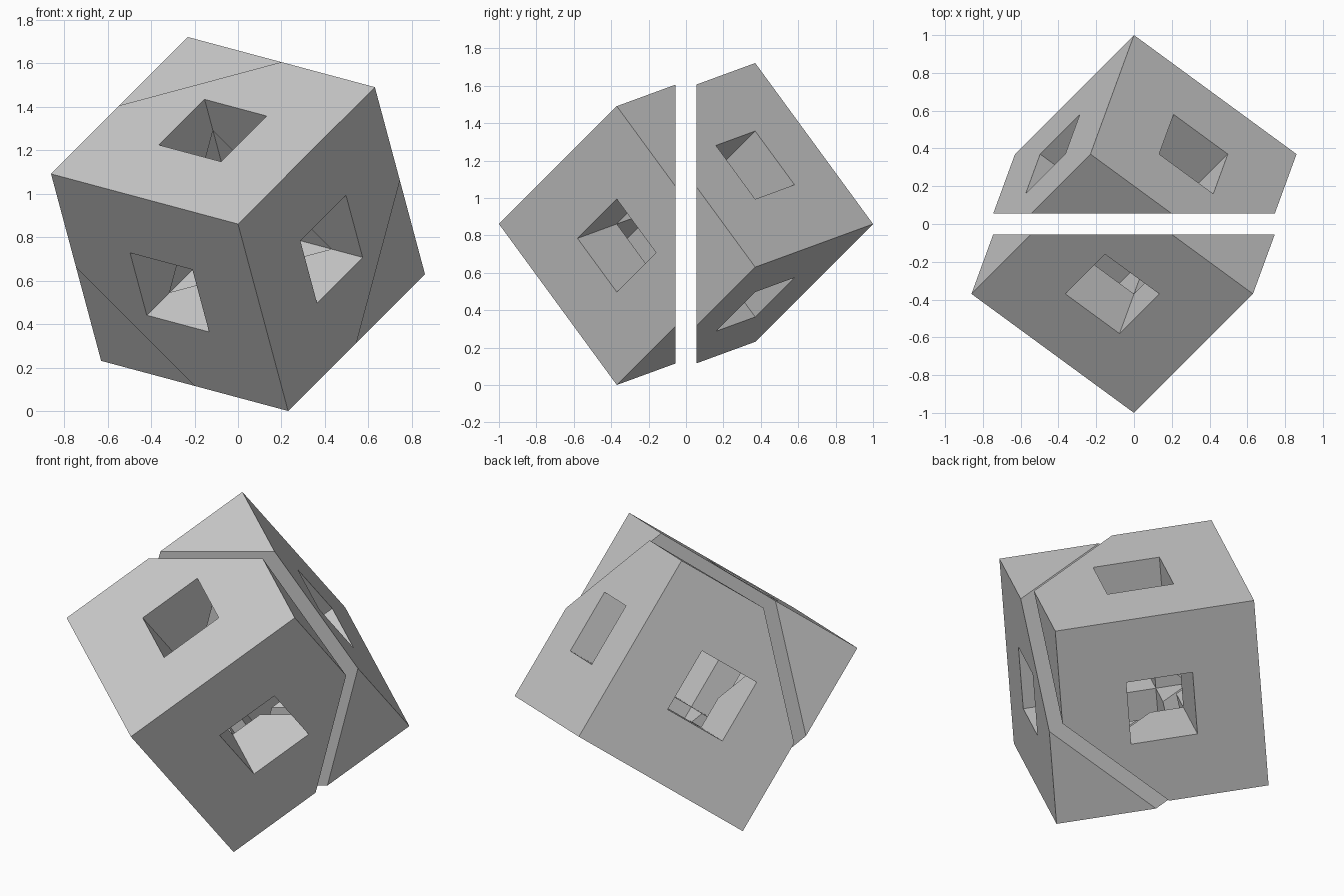
import bpy
import bmesh
from itertools import product
from math import radians, cos, sin, sqrt
from mathutils import Matrix, Vector

EDGE = 1.0912      # cube edge
GAP = 0.055        # half of the slot between the halves
CENTRE_Z = 0.861

cube = bpy.data.objects.get("Cube")
if cube:
    bpy.data.objects.remove(cube, do_unlink=True)

grey = bpy.data.materials.new("plain grey")
grey.use_nodes = True
grey.diffuse_color = (0.6, 0.6, 0.6, 1)
grey.node_tree.nodes["Principled BSDF"].inputs["Base Color"].default_value = (0.6, 0.6, 0.6, 1)

# Cube axes: the body diagonal lies along y
axes = [Vector((cos(radians(a)) * sqrt(2 / 3), sqrt(1 / 3), sin(radians(a)) * sqrt(2 / 3)))
        for a in (45, 285, 165)]
tilt = Matrix(axes).transposed().to_4x4()


def is_solid(cell):
    """Cells of a three-by-three block, leaving a square tunnel along each axis."""
    return max(abs(c) for c in cell) <= 1 and sum(abs(c) < 0.5 for c in cell) < 2


def add_tunnelled_block(bm):
    """Skin of the block: a square wherever a solid cell meets an empty one."""
    for cell in product((-1, 0, 1), repeat=3):
        if not is_solid(cell):
            continue
        for axis, sign in product(range(3), (-1, 1)):
            out, u, v = Vector(), Vector(), Vector()
            out[axis] = sign
            u[(axis + 1) % 3] = 0.5
            v[(axis + 2) % 3] = 0.5 * sign
            if not is_solid(Vector(cell) + out):
                mid = Vector(cell) + out / 2
                bm.faces.new([bm.verts.new(mid + corner)
                              for corner in (-u - v, u - v, u + v, v - u)])
    bmesh.ops.remove_doubles(bm, verts=bm.verts[:], dist=0.01)


def half_block(name, side):
    """Tunnelled block cut square to its diagonal, capped and set in place."""
    bm = bmesh.new()
    add_tunnelled_block(bm)
    normal = Vector((1, 1, 1)).normalized() * side
    bmesh.ops.bisect_plane(bm, geom=bm.verts[:] + bm.edges[:] + bm.faces[:], dist=0.0001,
                           plane_co=(0, 0, 0), plane_no=normal, clear_inner=True)
    # Cap with its star-shaped opening
    bmesh.ops.triangle_fill(bm, edges=[e for e in bm.edges if e.is_boundary],
                            normal=-normal, use_beauty=True)
    bmesh.ops.recalc_face_normals(bm, faces=bm.faces[:])
    place = Matrix.Translation((0, side * GAP, CENTRE_Z)) @ tilt @ Matrix.Scale(EDGE / 3, 4)
    bmesh.ops.transform(bm, matrix=place, verts=bm.verts[:])
    mesh = bpy.data.meshes.new(name)
    bm.to_mesh(mesh)
    bm.free()
    mesh.materials.append(grey)
    obj = bpy.data.objects.new(name, mesh)
    bpy.context.collection.objects.link(obj)


half_block("front_half", -1)
half_block("back_half", 1)
